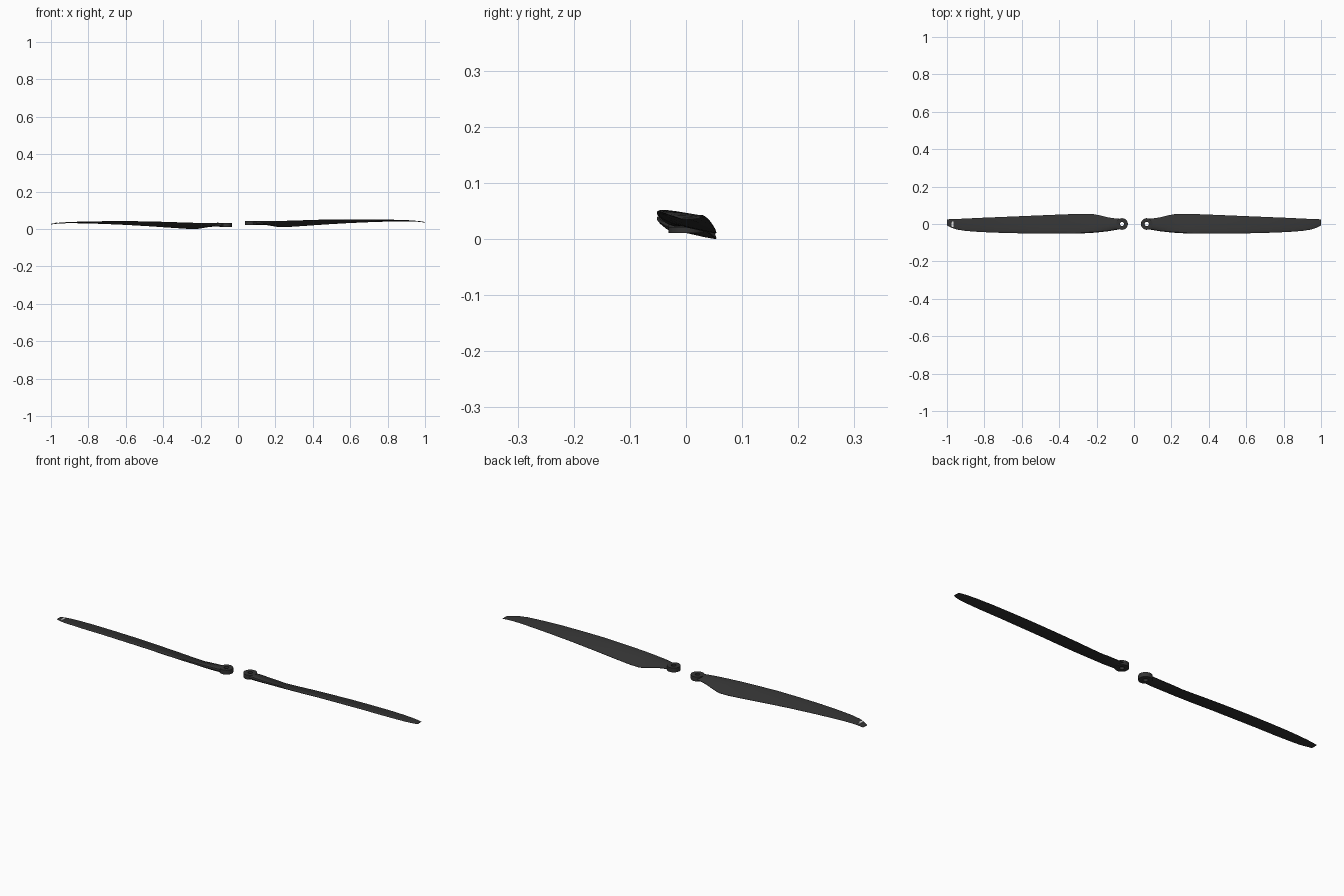
import bpy, bmesh, math

if "Cube" in bpy.data.objects:
    bpy.data.objects.remove(bpy.data.objects["Cube"])


def material(name, rgb):
    m = bpy.data.materials.new(name)
    m.diffuse_color = (*rgb, 1)
    m.use_nodes = True
    m.node_tree.nodes["Principled BSDF"].inputs["Base Color"].default_value = m.diffuse_color
    return m


carbon = material("dark carbon grey", (0.034, 0.034, 0.034))
white = material("tip white", (0.8, 0.8, 0.8))

# blade stations: x, leading y, trailing y, leading z, trailing z, thickness
STATIONS = [
    (0.080, -0.029, 0.029, 0.031, 0.031, 0.021),
    (0.110, -0.034, 0.031, 0.033, 0.029, 0.021),
    (0.140, -0.039, 0.036, 0.035, 0.025, 0.019),
    (0.185, -0.044, 0.047, 0.038, 0.017, 0.015),
    (0.220, -0.047, 0.053, 0.040, 0.011, 0.013),
    (0.270, -0.050, 0.054, 0.042, 0.012, 0.012),
    (0.360, -0.052, 0.052, 0.045, 0.018, 0.011),
    (0.480, -0.052, 0.047, 0.049, 0.026, 0.010),
    (0.600, -0.050, 0.042, 0.050, 0.033, 0.009),
    (0.720, -0.047, 0.037, 0.050, 0.038, 0.007),
    (0.820, -0.043, 0.033, 0.048, 0.041, 0.006),
    (0.900, -0.037, 0.029, 0.046, 0.042, 0.005),
    (0.945, -0.030, 0.027, 0.043, 0.041, 0.004),
    (0.975, -0.020, 0.026, 0.040, 0.039, 0.004),
    (1.000, -0.008, 0.025, 0.036, 0.036, 0.003),
]
# airfoil: chord fraction, height as a fraction of thickness
AIRFOIL = [(0, 0), (0.04, 0.32), (0.15, 0.52), (0.35, 0.58), (0.6, 0.45), (0.85, 0.22),
           (1, 0.05), (1, -0.08), (0.8, -0.25), (0.5, -0.4), (0.2, -0.45), (0.04, -0.3)]


def finish(name, bm, mat, smooth=True):
    bmesh.ops.recalc_face_normals(bm, faces=bm.faces)
    me = bpy.data.meshes.new(name)
    bm.to_mesh(me)
    bm.free()
    me.materials.append(mat)
    ob = bpy.data.objects.new(name, me)
    bpy.context.collection.objects.link(ob)
    if smooth:
        bpy.ops.object.select_all(action='DESELECT')
        ob.select_set(True)
        bpy.context.view_layer.objects.active = ob
        bpy.ops.object.shade_smooth_by_angle(angle=math.radians(35))
    return ob


def blade(name, side, dz):
    bm = bmesh.new()
    rings = []
    for x, y0, y1, z0, z1, t in STATIONS:
        rings.append([bm.verts.new((side * x, y0 + (y1 - y0) * c, z0 + (z1 - z0) * c + t * h + dz))
                      for c, h in AIRFOIL])
    n = len(AIRFOIL)
    for a, b in zip(rings, rings[1:]):
        for i in range(n):
            j = (i + 1) % n
            bm.faces.new((a[i], a[j], b[j], b[i]))
    bm.faces.new(rings[0])
    bm.faces.new(rings[-1])
    return finish(name, bm, carbon)


def hub(name, cx, dz, n=32):
    # ring with a bolt hole: loop of four-point cross-sections
    bm = bmesh.new()
    rings = []
    for k in range(n):
        a = 2 * math.pi * k / n
        rings.append([bm.verts.new((cx + r * math.cos(a), r * math.sin(a), z + dz))
                      for r, z in ((0.011, 0.021), (0.031, 0.021), (0.031, 0.043), (0.011, 0.043))])
    for k in range(n):
        a, b = rings[k], rings[(k + 1) % n]
        for i in range(4):
            j = (i + 1) % 4
            bm.faces.new((a[i], a[j], b[j], b[i]))
    return finish(name, bm, carbon)


# two mirrored blades, the left one slightly lower
for label, side, hub_x, dz in (("right", 1, 0.068, 0.0), ("left", -1, -0.064, -0.010)):
    blade(label + "_blade", side, dz)
    hub(label + "_hub", hub_x, dz)

# small white mark near the left tip
bm = bmesh.new()
outline = [(-0.976, -0.014), (-0.964, -0.017), (-0.964, 0.013), (-0.974, 0.013)]
top = [bm.verts.new((x, y, 0.0358)) for x, y in outline]
low = [bm.verts.new((x, y, 0.0312)) for x, y in outline]
bm.faces.new(top)
bm.faces.new(low)
for i in range(4):
    j = (i + 1) % 4
    bm.faces.new((top[i], top[j], low[j], low[i]))
finish("tip_mark", bm, white, smooth=False)
